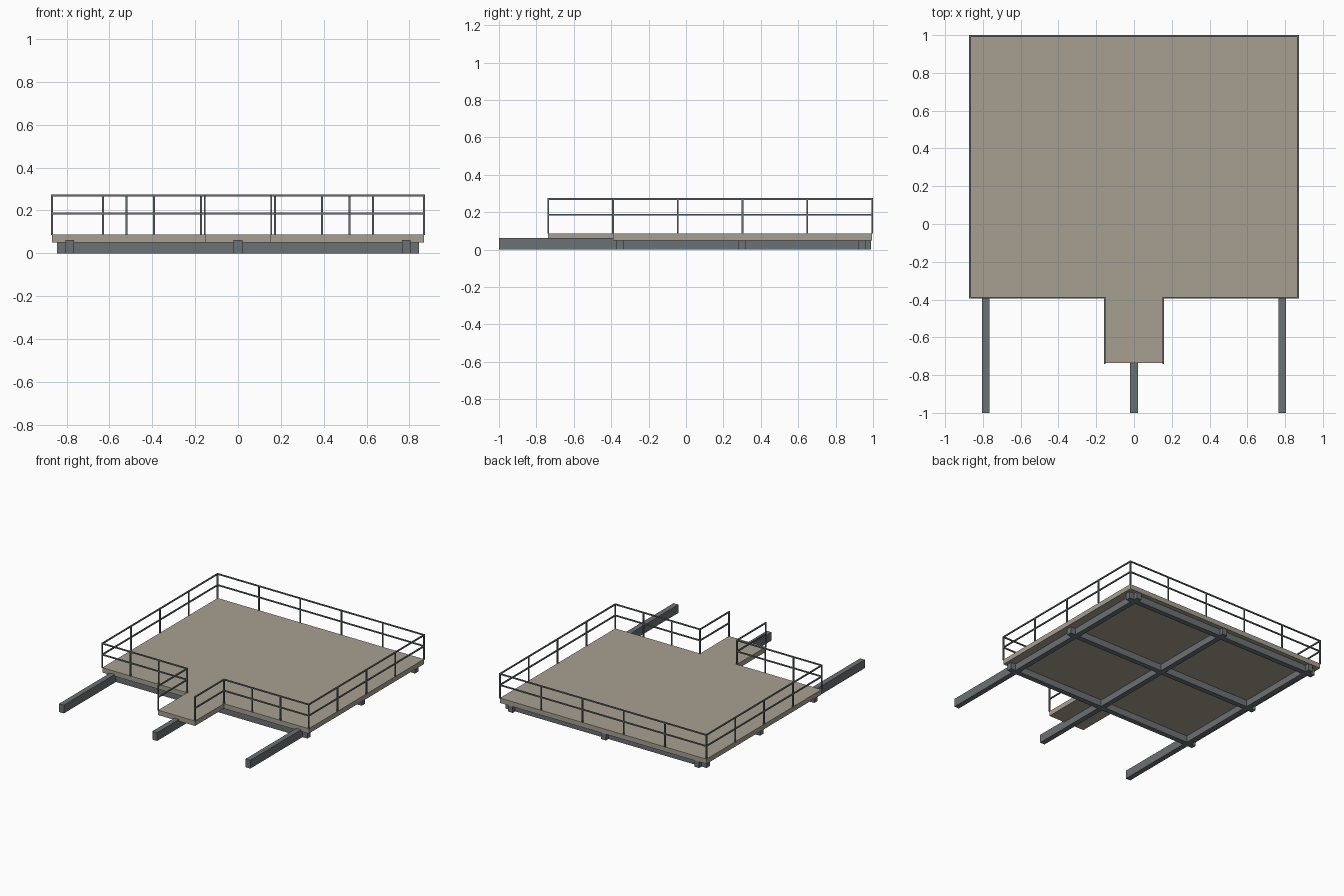
import bpy, bmesh
from mathutils import Vector

if "Cube" in bpy.data.objects:
    bpy.data.objects.remove(bpy.data.objects["Cube"])

def material(name, rgb):
    m = bpy.data.materials.new(name)
    m.diffuse_color = (*rgb, 1)
    m.use_nodes = True
    m.node_tree.nodes["Principled BSDF"].inputs["Base Color"].default_value = m.diffuse_color
    return m

DECK = material("tan_deck", (0.39, 0.35, 0.285))
STEEL = material("grey_steel", (0.147, 0.168, 0.178))

def finish(name, bm, mat):
    bmesh.ops.recalc_face_normals(bm, faces=bm.faces)
    me = bpy.data.meshes.new(name)
    bm.to_mesh(me)
    bm.free()
    me.materials.append(mat)
    ob = bpy.data.objects.new(name, me)
    bpy.context.collection.objects.link(ob)

def add_box(bm, lo, hi):
    vs = bmesh.ops.create_cube(bm, size=1)["verts"]
    lo, hi = Vector(lo), Vector(hi)
    for v in vs:
        v.co = (lo + hi) / 2 + v.co * (hi - lo)

def box(name, lo, hi, mat):
    bm = bmesh.new()
    add_box(bm, lo, hi)
    finish(name, bm, mat)

W, FRONT, BACK = 0.868, -0.39, 0.995
GX, GY = 0.155, -0.737
Z0, Z1 = 0.05, 0.087

# T-shaped deck with gangway
bm = bmesh.new()
outline = [(-W, FRONT), (-GX, FRONT), (-GX, GY), (GX, GY),
           (GX, FRONT), (W, FRONT), (W, BACK), (-W, BACK)]
face = bm.faces.new([bm.verts.new((x, y, Z0)) for x, y in outline])
ext = bmesh.ops.extrude_face_region(bm, geom=[face])["geom"]
for v in ext:
    if isinstance(v, bmesh.types.BMVert):
        v.co.z = Z1
finish("deck", bm, DECK)

# Long beams running front to back
for i, x in enumerate((-0.784, 0, 0.784)):
    box(f"long_beam_{i}", (x - 0.02, -1, 0), (x + 0.02, 0.99, 0.063), STEEL)

# Cross beams
for i, y in enumerate((-0.354, 0.298, 0.94)):
    box(f"cross_beam_{i}", (-0.845, y - 0.02, 0), (0.845, y + 0.02, Z0), STEEL)

# Railings: posts plus two rails per run
R, TOP, MID = 0.0045, 0.275, 0.186

def railing(name, a, b, segments):
    a, b = Vector(a), Vector(b)
    bm = bmesh.new()
    for i in range(segments + 1):
        p = a.lerp(b, i / segments)
        add_box(bm, (p.x - R, p.y - R, Z1 - 0.002), (p.x + R, p.y + R, TOP - R))
    for z in (MID, TOP - R):
        add_box(bm, (min(a.x, b.x) - R, min(a.y, b.y) - R, z - R),
                (max(a.x, b.x) + R, max(a.y, b.y) + R, z + R))
    finish(name, bm, STEEL)

railing("back_railing", (-W, BACK), (W, BACK), 5)
for side, s in (("left", -1), ("right", 1)):
    railing(f"{side}_railing", (s * W, FRONT), (s * W, BACK), 4)
    railing(f"{side}_front_railing", (s * W, FRONT), (s * GX, FRONT), 3)
    railing(f"{side}_gangway_railing", (s * GX, FRONT), (s * GX, GY), 1)
